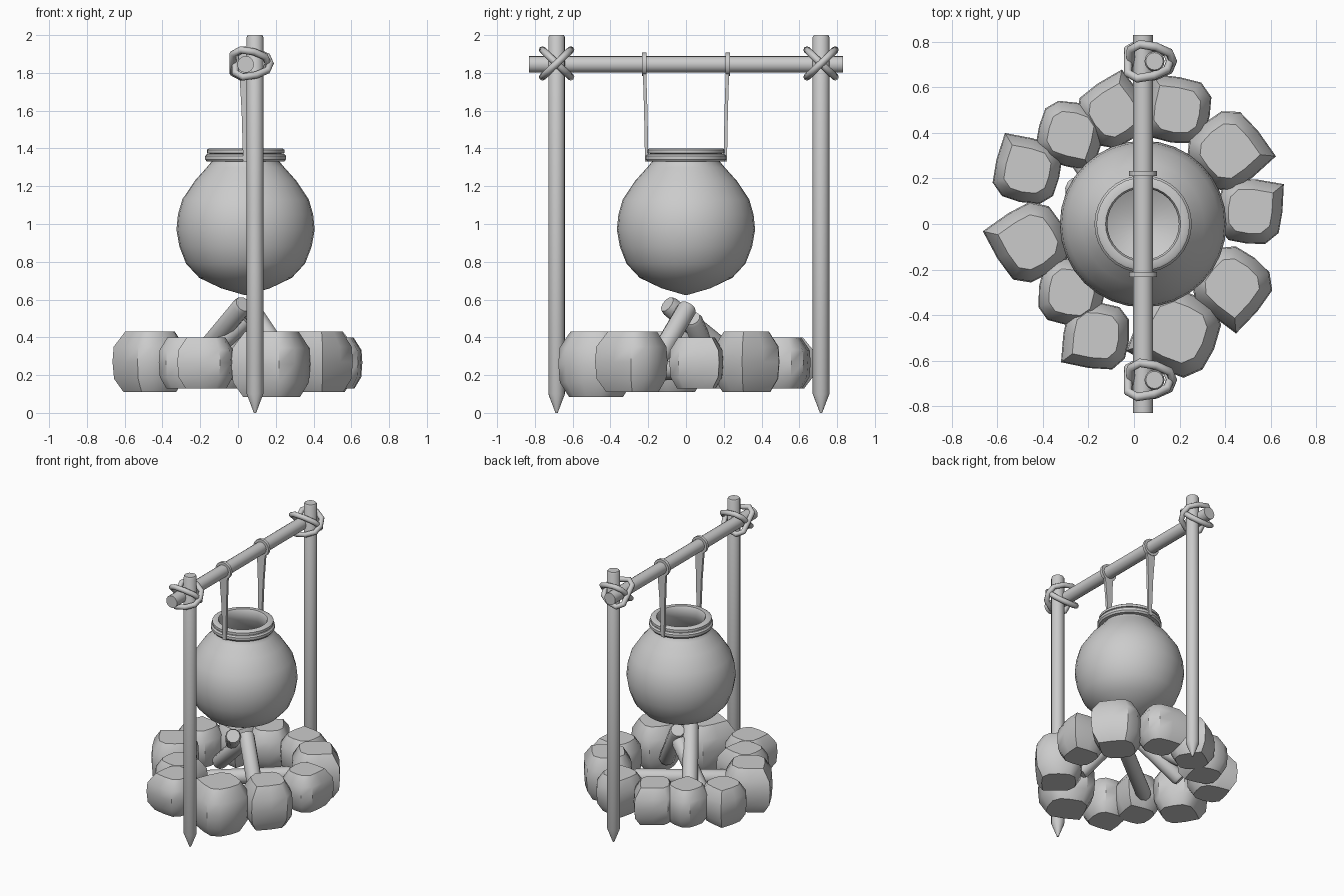
import bpy, math
from math import cos, sin, pi, radians
from mathutils import Vector

if "Cube" in bpy.data.objects:
    bpy.data.objects.remove(bpy.data.objects["Cube"])


def finish(name, verts, faces, angle=35):
    me = bpy.data.meshes.new(name)
    me.from_pydata(verts, [], faces)
    me.update()
    ob = bpy.data.objects.new(name, me)
    bpy.context.collection.objects.link(ob)
    bpy.ops.object.select_all(action='DESELECT')
    ob.select_set(True)
    bpy.context.view_layer.objects.active = ob
    bpy.ops.object.shade_smooth_by_angle(angle=radians(angle))
    return ob


def loft(name, rings, angle=35, closed=False):
    """Bridge equal-length rings of points; cap the ends unless closed."""
    n, m = len(rings[0]), len(rings)
    verts = [p for r in rings for p in r]
    faces = []
    for i in range(m if closed else m - 1):
        a, b = i * n, (i + 1) % m * n
        faces += [(a + j, a + (j + 1) % n, b + (j + 1) % n, b + j) for j in range(n)]
    if not closed:
        faces += [tuple(reversed(range(n))), tuple(range((m - 1) * n, m * n))]
    return finish(name, verts, faces, angle)


def rod(name, start, end, profile, sides=16):
    """Turned rod: profile holds (fraction along the axis, radius)."""
    a, b = Vector(start), Vector(end)
    q = (b - a).to_track_quat('Z', 'Y')
    rings = [[a.lerp(b, t) + q @ Vector((r * cos(2 * pi * j / sides), r * sin(2 * pi * j / sides), 0))
              for j in range(sides)] for t, r in profile]
    return loft(name, rings)


def lathe(name, profile, cx, sides=32, closed=False, angle=35):
    rings = [[(cx + r * cos(2 * pi * j / sides), r * sin(2 * pi * j / sides), z)
              for j in range(sides)] for r, z in profile]
    return loft(name, rings, angle, closed)


BAR_X, POST_X, BAR_Z = 0.04, 0.09, 1.845

# Upright stakes with pointed feet
for side, y in (("front", -0.685), ("back", 0.715)):
    rod(side + "_stake", (POST_X, y, 0), (POST_X, y, 2),
        [(0, 0.006), (0.05, 0.044), (0.995, 0.044), (1, 0.038)])

# Cross bar
rod("cross_bar", (BAR_X, -0.83, BAR_Z), (BAR_X, 0.83, BAR_Z), [(0, 0.044), (1, 0.044)])

# Rope lashings: two crossed diagonal loops at each stake
for side, y in (("front", -0.685), ("back", 0.715)):
    for k, tilt in enumerate((1, -1)):
        path = [(-0.02, 0), (-0.02, 0.07), (0.02, 0.10), (0.09, 0.085), (0.15, 0.05), (0.165, 0),
                (0.15, -0.05), (0.09, -0.085), (0.02, -0.10), (-0.02, -0.07)]
        loop = [Vector((x + 0.006 * tilt, y + 0.75 * s, BAR_Z + tilt * 0.72 * s + 0.005)) for x, s in path]
        n = len(loop)
        rings = []
        for i, p in enumerate(loop):
            t = (loop[(i + 1) % n] - loop[i - 1]).normalized()
            u = t.cross(Vector((0, -tilt * 0.72, 0.75))).normalized()
            v = t.cross(u)
            rings.append([p + 0.019 * (u * cos(j * pi / 4) + v * sin(j * pi / 4)) for j in range(8)])
        loft(f"{side}_lashing_{k + 1}", rings, 60, True)

# Hollow round pot
lathe("pot", [(0.01, 0.625), (0.13, 0.66), (0.245, 0.715), (0.315, 0.79), (0.35, 0.88), (0.366, 0.97),
              (0.358, 1.05), (0.335, 1.13), (0.268, 1.23), (0.205, 1.30), (0.18, 1.33), (0.18, 1.37),
              (0.205, 1.375), (0.205, 1.393), (0.195, 1.40), (0.165, 1.40), (0.157, 1.385),
              (0.157, 1.32), (0.24, 1.22), (0.31, 1.10), (0.335, 0.97), (0.31, 0.84), (0.22, 0.73),
              (0.01, 0.66)], BAR_X, angle=45)

# Cord around the pot neck
lathe("neck_cord", [(0.17, 1.33), (0.205, 1.33), (0.214, 1.342), (0.214, 1.36), (0.205, 1.37), (0.17, 1.37)],
      BAR_X, closed=True)

# Hanging straps: a band around the bar and a tapering strip to the neck
for side, s in (("front", -1), ("back", 1)):
    rod(side + "_strap_band", (BAR_X, s * 0.21, BAR_Z), (BAR_X, s * 0.232, BAR_Z), [(0, 0.062), (1, 0.062)])
    rings = []
    for z, y, w in ((1.33, 0.208, 0.013), (1.60, 0.213, 0.021), (1.82, 0.22, 0.034)):
        rings.append([(BAR_X + dx * w, s * y + dy * 0.009, z)
                      for dx, dy in ((-1, -1), (1, -1), (1, 1), (-1, 1))])
    loft(side + "_strap", rings)

# Ring of stones: x, y, half size, direction of the sharp corner, bottom, top
stones = [
    (0.19, 0.50, 0.138, 125, 0.13, 0.40), (0.41, 0.32, 0.152, -6, 0.11, 0.43),
    (0.51, 0.055, 0.135, 39, 0.13, 0.40), (0.43, -0.27, 0.150, -85, 0.11, 0.43),
    (0.19, -0.475, 0.170, 200, 0.085, 0.43), (-0.165, -0.49, 0.138, 217, 0.13, 0.40),
    (-0.275, -0.30, 0.138, 35, 0.13, 0.40), (-0.455, -0.08, 0.152, 167, 0.11, 0.43),
    (-0.468, 0.235, 0.136, 121, 0.13, 0.40), (-0.28, 0.395, 0.135, -60, 0.13, 0.40),
    (-0.09, 0.49, 0.136, 79, 0.13, 0.40)]
outline = [(1, 1), (0.1, 1.06), (-0.65, 1), (-1, 0.6), (-1.05, 0), (-0.95, -0.65),
           (-0.6, -1), (0, -1.05), (0.6, -1), (1, -0.6), (1.05, 0.1)]
for i, (cx, cy, h, deg, z0, z1) in enumerate(stones):
    a = radians(deg - 45)
    rings = []
    for t, k in ((0, 0.72), (0.22, 0.96), (0.5, 1.0), (0.75, 0.97), (1, 0.68)):
        rings.append([(cx + k * h * (u * cos(a) - v * sin(a)), cy + k * h * (u * sin(a) + v * cos(a)),
                       z0 + t * (z1 - z0)) for u, v in outline])
    loft(f"stone_{i + 1}", rings, 38)

# Firewood: leaning logs and one lying across
logs = [((0.03, -0.10, 0.575), (-0.24, 0.30, 0.25)), ((0.06, 0.01, 0.56), (0.30, -0.20, 0.20)),
        ((0.04, 0.03, 0.50), (-0.27, 0.16, 0.20)), ((-0.24, -0.18, 0.22), (0.28, 0.22, 0.24))]
for i, (a, b) in enumerate(logs):
    rod(f"log_{i + 1}", a, b, [(0, 0.046), (0.04, 0.053), (0.96, 0.053), (1, 0.046)], 10)
